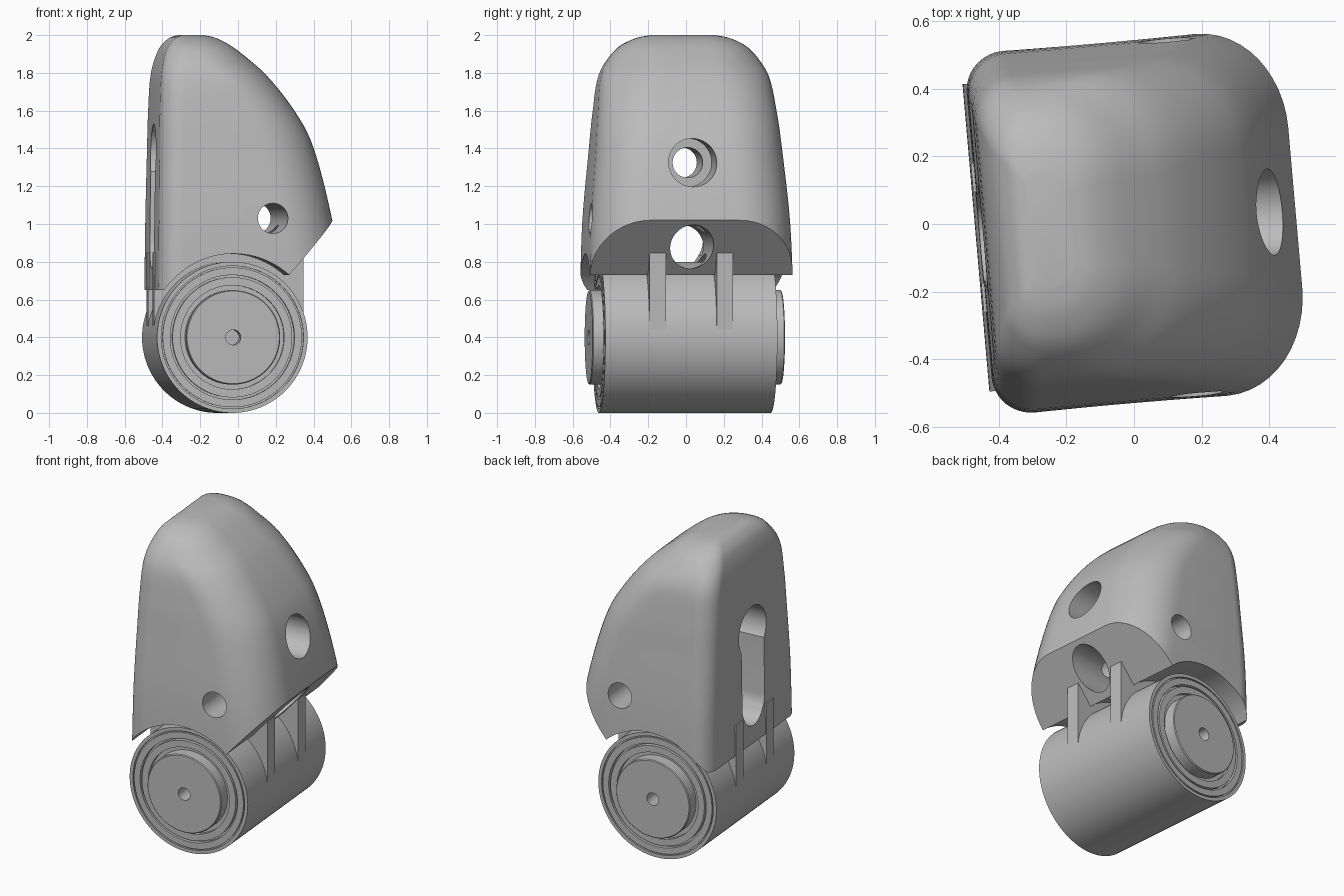
import bpy, bmesh, math
from mathutils import Matrix, Vector

cube = bpy.data.objects.get("Cube")
if cube:
    bpy.data.objects.remove(cube, do_unlink=True)

TURN = Matrix.Rotation(math.radians(5), 4, "Z")
AXIS_X, AXIS_Z = -0.07, 0.40

gray = bpy.data.materials.new("matte gray")
gray.use_nodes = True
gray.diffuse_color = (0.5, 0.5, 0.5, 1)
gray.node_tree.nodes["Principled BSDF"].inputs["Base Color"].default_value = (0.5, 0.5, 0.5, 1)


def make(name, bm):
    bmesh.ops.recalc_face_normals(bm, faces=bm.faces[:])
    mesh = bpy.data.meshes.new(name)
    bm.to_mesh(mesh)
    bm.free()
    mesh.materials.append(gray)
    obj = bpy.data.objects.new(name, mesh)
    bpy.context.collection.objects.link(obj)
    return obj


def box(name, lo, hi):
    bm = bmesh.new()
    lo, hi = Vector(lo), Vector(hi)
    size = hi - lo
    bmesh.ops.create_cube(bm, size=1, matrix=Matrix.Translation((lo + hi) / 2) @ Matrix.Diagonal((*size, 1)))
    return make(name, bm)


def rod(name, radius, length, centre, axis, sides=64):
    bm = bmesh.new()
    turn = Matrix.Rotation(math.pi / 2, 4, "Y" if axis == "X" else "X")
    bmesh.ops.create_cone(bm, cap_ends=True, segments=sides, radius1=radius, radius2=radius,
                          depth=length, matrix=Matrix.Translation(centre) @ turn)
    return make(name, bm)


def prism(name, outline, half):
    """Extrude an x-z outline along y."""
    bm = bmesh.new()
    face = bm.faces.new([bm.verts.new((x, -half, z)) for x, z in outline])
    new = bmesh.ops.extrude_face_region(bm, geom=[face])["geom"]
    bmesh.ops.translate(bm, vec=(0, 2 * half, 0), verts=[v for v in new if isinstance(v, bmesh.types.BMVert)])
    return make(name, bm)


def cut(target, tool):
    mod = target.modifiers.new("cut", "BOOLEAN")
    mod.operation, mod.solver, mod.object = "DIFFERENCE", "EXACT", tool
    bpy.context.view_layer.update()
    mesh = bpy.data.meshes.new_from_object(target.evaluated_get(bpy.context.evaluated_depsgraph_get()))
    target.modifiers.clear()
    target.data = mesh
    bpy.data.objects.remove(tool, do_unlink=True)


def finish(obj):
    obj.data.transform(TURN)
    bpy.ops.object.select_all(action="DESELECT")
    obj.select_set(True)
    bpy.context.view_layer.objects.active = obj
    bpy.ops.object.shade_smooth_by_angle(angle=math.radians(28))


def spline(keys, steps):
    """Smooth curve through rows of values."""
    rows = [keys[0]] + keys + [keys[-1]]
    out = []
    for i in range(1, len(rows) - 2):
        for s in range(steps):
            t = s / steps
            out.append([0.5 * (2 * b + (c - a) * t + (2 * a - 5 * b + 4 * c - d) * t ** 2
                               + (3 * b - a - 3 * c + d) * t ** 3)
                        for a, b, c, d in zip(*rows[i - 1:i + 3])])
    return out + [keys[-1]]


# Shell: stacked rounded sections given by height, back, front and half width
sections = spline([
    [0.65, -0.460, 0.54, 0.540],
    [1.02, -0.456, 0.48, 0.528],
    [1.39, -0.450, 0.388, 0.495],
    [1.59, -0.446, 0.290, 0.475],
    [1.79, -0.435, 0.135, 0.443],
    [1.92, -0.402, -0.015, 0.360],
    [1.98, -0.355, -0.115, 0.260],
    [2.00, -0.310, -0.190, 0.170]], 5)
bm = bmesh.new()
rings = []
for z, back, front, half in sections:
    wide = front - back
    r_front = min(0.29, wide * 0.6, half * 0.9)
    r_back = min(0.12, wide * 0.3)
    ring = []
    for i, (sx, sy) in enumerate([(1, 1), (-1, 1), (-1, -1), (1, -1)]):
        r = r_front if sx > 0 else r_back
        cx = front - r if sx > 0 else back + r
        for k in range(13):
            a = (i + k / 12) * math.pi / 2
            ring.append(bm.verts.new((cx + r * math.cos(a), 0.007 + sy * (half - r) + r * math.sin(a), z)))
    rings.append(ring)
for low, high in zip(rings, rings[1:]):
    for i in range(len(low)):
        j = (i + 1) % len(low)
        bm.faces.new((low[i], low[j], high[j], high[i]))
bm.faces.new(rings[0])
bm.faces.new(rings[-1])
shell = make("fingertip_shell", bm)

# Shell cuts: slanted underside, joint clearance, cross holes and back keyhole
cut(shell, prism("slant_cutter", [(0.137, 0.63), (0.656, 1.22), (0.9, 1.22), (0.9, 0.5), (0.137, 0.5)], 0.8))
cut(shell, rod("joint_cutter", 0.443, 2, (AXIS_X, 0, AXIS_Z), "Y", 96))
cut(shell, rod("pin_hole_cutter", 0.08, 2, (0.14, 0, 1.03), "Y"))
cut(shell, rod("tendon_hole_cutter", 0.115, 1.6, (0.1, 0, 0.88), "X"))
cut(shell, rod("screw_hole_cutter", 0.08, 1.2, (0, 0, 1.325), "X"))
cut(shell, rod("counterbore_cutter", 0.128, 0.8, (0.5, 0, 1.325), "X"))
cut(shell, rod("keyhole_cutter", 0.16, 0.4, (-0.46, 0, 1.37), "X"))
slot = [(-0.13, 1.37)]
for k in range(17):
    a = math.pi * (1 + k / 16)
    slot.append((0.13 * math.cos(a), 0.91 + 0.13 * math.sin(a)))
slot.append((0.13, 1.37))
tool = prism("slot_cutter", slot, 0.21)
tool.data.transform(Matrix.Translation((-0.47, 0, 0)) @ Matrix.Rotation(math.pi / 2, 4, "Z"))
cut(shell, tool)
finish(shell)

# Joint barrel: turned profile of radius and distance from the middle
half_profile = [(0, 0.40), (0.04, 0.40), (0.04, 0.511), (0.245, 0.511), (0.25, 0.506), (0.25, 0.435),
                (0.275, 0.435), (0.275, 0.457), (0.318, 0.457), (0.318, 0.43), (0.33, 0.43),
                (0.33, 0.457), (0.37, 0.457), (0.37, 0.445), (0.378, 0.445), (0.378, 0.457), (0.40, 0.457)]
profile = half_profile + [(r, -v) for r, v in reversed(half_profile)]
bm = bmesh.new()
verts = [bm.verts.new((AXIS_X + r, v, AXIS_Z)) for r, v in profile]
edges = [bm.edges.new(pair) for pair in zip(verts, verts[1:])]
bmesh.ops.spin(bm, geom=verts + edges, cent=(AXIS_X, 0, AXIS_Z), axis=(0, 1, 0),
               angle=math.tau, steps=96, use_merge=False)
bmesh.ops.remove_doubles(bm, verts=bm.verts[:], dist=0.0005)
finish(make("joint_barrel", bm))

# Tabs joining the barrel to the shell
for side, name in ((1, "left_tab"), (-1, "right_tab")):
    a, b = sorted((side * 0.135, side * 0.222))
    tab = box(name, (AXIS_X - 0.396, a, 0.42), (AXIS_X + 0.398, b, 0.85))
    cut(tab, rod("hole_cutter", 0.115, 2, (0, 0, 0.88), "X"))
    finish(tab)
